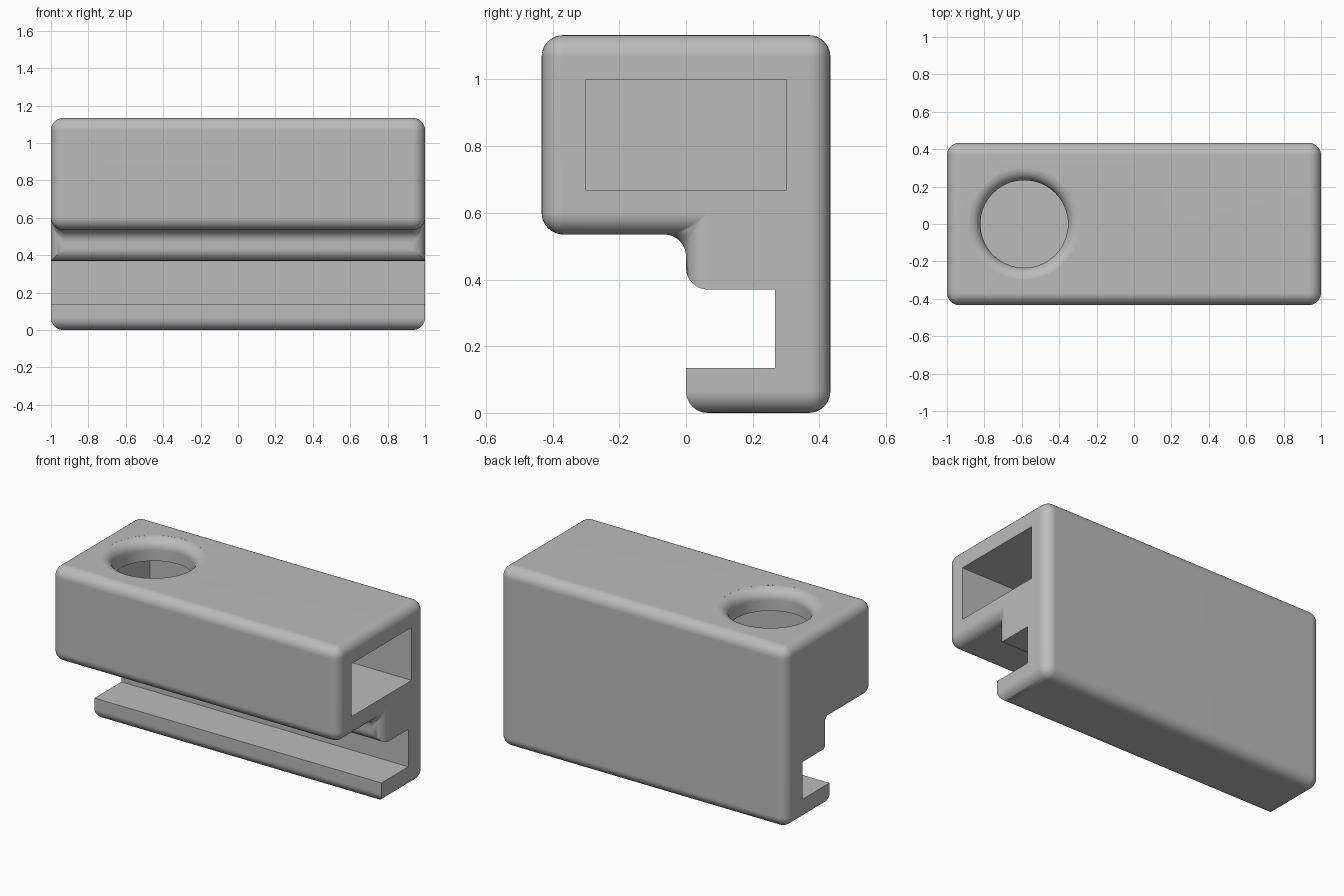
import bpy, bmesh
from math import cos, sin, radians
from mathutils import Matrix, Vector

cube = bpy.data.objects.get("Cube")
if cube:
    bpy.data.objects.remove(cube, do_unlink=True)

ROUND = 0.065
TOP = 1.133

# One grey plastic for the whole part
grey = bpy.data.materials.new("light_grey_plastic")
grey.use_nodes = True
colour = (0.5, 0.5, 0.5, 1.0)
grey.diffuse_color = colour
grey.node_tree.nodes["Principled BSDF"].inputs["Base Color"].default_value = colour


def make_object(name, bm):
    bmesh.ops.recalc_face_normals(bm, faces=bm.faces)
    mesh = bpy.data.meshes.new(name)
    bm.to_mesh(mesh)
    bm.free()
    mesh.materials.append(grey)
    obj = bpy.data.objects.new(name, mesh)
    bpy.context.collection.objects.link(obj)
    return obj


# Side profile (y, z): upper block, neck, slot, lower lip
profile = [(-0.433, TOP), (-0.433, 0.535), (0, 0.535), (0, 0.37),
           (0.267, 0.37), (0.267, 0.135), (0, 0.135), (0, 0), (0.433, 0), (0.433, TOP)]
bm = bmesh.new()
cap = bm.faces.new([bm.verts.new((-1, y, z)) for y, z in profile])
grown = bmesh.ops.extrude_face_region(bm, geom=[cap], use_keep_orig=True)
bmesh.ops.translate(bm, vec=(2, 0, 0),
                    verts=[g for g in grown["geom"] if isinstance(g, bmesh.types.BMVert)])
bmesh.ops.recalc_face_normals(bm, faces=bm.faces)


def stays_sharp(edge):
    # Slot walls and the upper edge of the lip keep crisp edges
    return any(0.1 < v.co.z < 0.3 or (v.co.y > 0.2 and v.co.z < 0.4 and v.co.y < 0.3)
               for v in edge.verts)


bmesh.ops.bevel(bm, geom=[e for e in bm.edges if not stays_sharp(e)], offset=ROUND,
                offset_type='OFFSET', segments=8, profile=0.5, affect='EDGES',
                clamp_overlap=False)
body = make_object("clip_body", bm)

# Blind rectangular cavity, open at the +x end
bm = bmesh.new()
size = Vector((2.025, 0.6, 0.333))
bmesh.ops.create_cube(bm, size=1, matrix=Matrix.Translation((0.1875, 0, 0.8335))
                      @ Matrix.Diagonal(size).to_4x4())
cavity = make_object("cavity_cutter", bm)

# Round top hole with a softened rim
hole_r = 0.234
section = [(0, 0.9), (hole_r, 0.9)]
for i in range(9):
    t = radians(86 * i / 8)
    section.append((hole_r + ROUND * (1 - cos(t)), TOP - ROUND + ROUND * sin(t)))
section += [(section[-1][0], 1.3), (0, 1.3)]
bm = bmesh.new()
verts = [bm.verts.new((r, 0, z)) for r, z in section]
edges = [bm.edges.new(pair) for pair in zip(verts, verts[1:])]
bmesh.ops.spin(bm, geom=verts + edges, cent=(0, 0, 0), axis=(0, 0, 1),
               angle=radians(360), steps=64)
bmesh.ops.remove_doubles(bm, verts=bm.verts, dist=0.0001)
bmesh.ops.translate(bm, vec=(-0.587, 0, 0), verts=bm.verts)
hole = make_object("hole_cutter", bm)

# Cut both openings
bpy.ops.object.select_all(action='DESELECT')
bpy.context.view_layer.objects.active = body
body.select_set(True)
for cutter in (cavity, hole):
    mod = body.modifiers.new(cutter.name, 'BOOLEAN')
    mod.operation = 'DIFFERENCE'
    mod.solver = 'EXACT'
    mod.object = cutter
    bpy.ops.object.modifier_apply(modifier=mod.name)
for cutter in (cavity, hole):
    bpy.data.objects.remove(cutter, do_unlink=True)

# Smooth roundings with clean flat faces
bpy.ops.object.shade_smooth_by_angle(angle=radians(35))
weighted = body.modifiers.new("flat_face_normals", 'WEIGHTED_NORMAL')
weighted.keep_sharp = True
